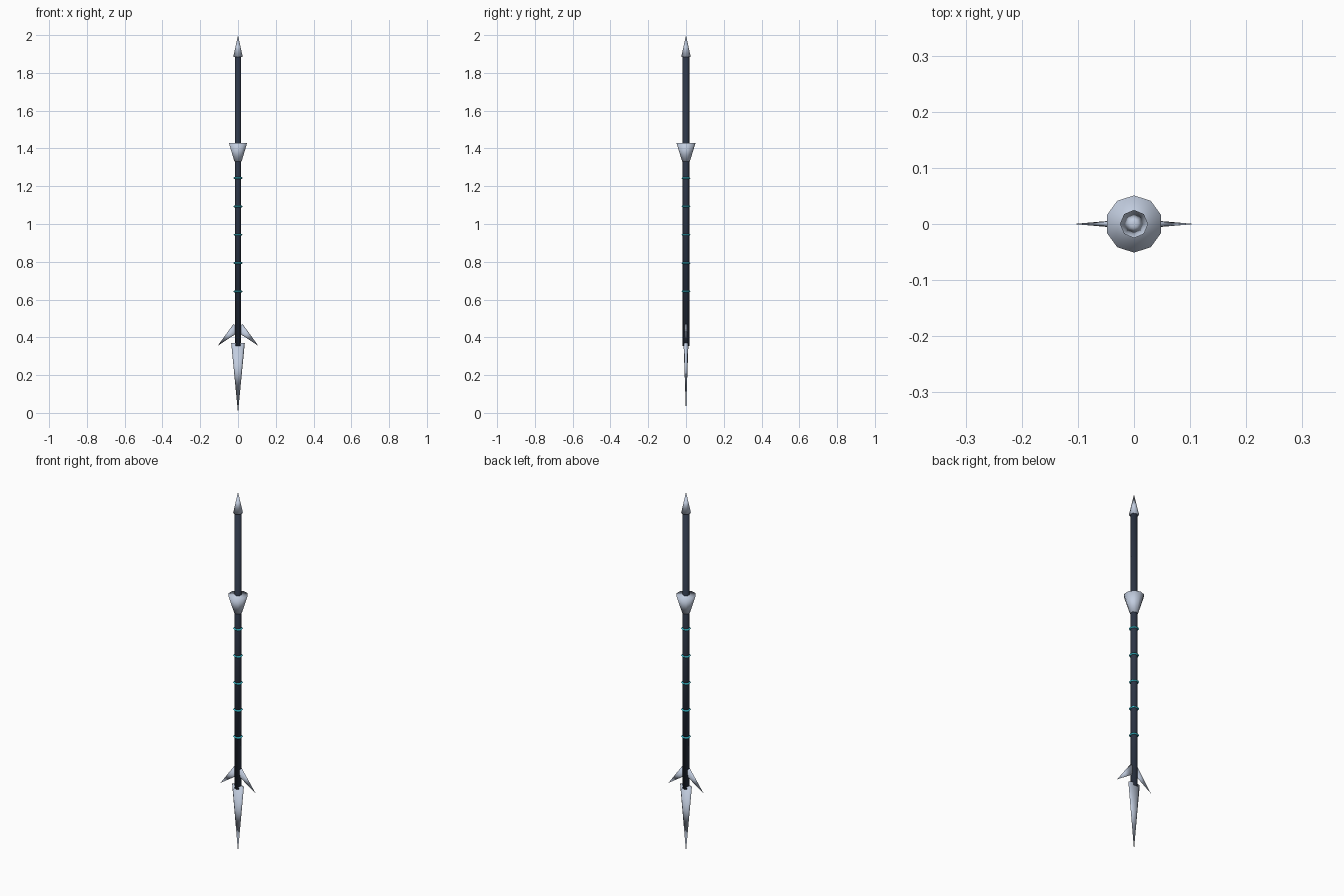
import bpy, math
from mathutils import Vector, Matrix

if "Cube" in bpy.data.objects:
    bpy.data.objects.remove(bpy.data.objects["Cube"])


def material(name, color):
    m = bpy.data.materials.new(name)
    m.diffuse_color = (*color, 1)
    m.use_nodes = True
    m.node_tree.nodes["Principled BSDF"].inputs["Base Color"].default_value = m.diffuse_color
    return m


steel = material("pale_steel", (0.54, 0.61, 0.74))
dark = material("dark_shaft", (0.026, 0.036, 0.060))
teal = material("teal", (0.05, 0.62, 0.75))


def finish(name, mat):
    # The whole model is smooth shaded, caps included
    ob = bpy.context.object
    ob.name = name
    ob.data.materials.append(mat)
    bpy.ops.object.shade_smooth()
    return ob


def cone(name, sides, r_bottom, r_top, z0, z1, mat):
    bpy.ops.mesh.primitive_cone_add(vertices=sides, radius1=r_bottom, radius2=r_top,
                                    depth=z1 - z0, location=(0, 0, (z0 + z1) / 2))
    return finish(name, mat)


def spike(name, base, tip, half_width, half_thick, sides):
    """Cone flattened along y, running from base to tip in the xz plane."""
    base, tip = Vector(base), Vector(tip)
    axis = tip - base
    bpy.ops.mesh.primitive_cone_add(vertices=sides, radius1=1, radius2=0, depth=1)
    ob = bpy.context.object
    d = axis.normalized()
    y = Vector((0, 1, 0))
    rot = Matrix((y.cross(d), y, d)).transposed().to_4x4()
    ob.data.transform(Matrix.Translation((base + tip) / 2) @ rot
                      @ Matrix.Diagonal((half_width, half_thick, axis.length, 1)))
    return finish(name, steel)


# Shaft and its upper point
cone("shaft", 6, 0.018, 0.018, 0.355, 1.90, dark)
cone("top_point", 8, 0.025, 0.0, 1.885, 2.0, steel)

# Flared hand guard, closed at the top
cone("hand_guard", 10, 0.02, 0.051, 1.33, 1.43, steel)

# Grip rings
for i in range(5):
    bpy.ops.mesh.primitive_torus_add(major_segments=10, minor_segments=4, major_radius=0.02,
                                     minor_radius=0.005, location=(0, 0, 0.643 + 0.15 * i))
    finish(f"grip_ring_{i + 1}", teal)

# Flat blade at the lower end
spike("blade", (0, 0, 0.37), (0, 0, 0.0), 0.036, 0.013, 8)

# Pair of swept-back barbs
for side, s in (("left", -1), ("right", 1)):
    spike(f"barb_{side}", (0.005 * s, 0, 0.453), (0.108 * s, 0, 0.355), 0.026, 0.009, 8)
